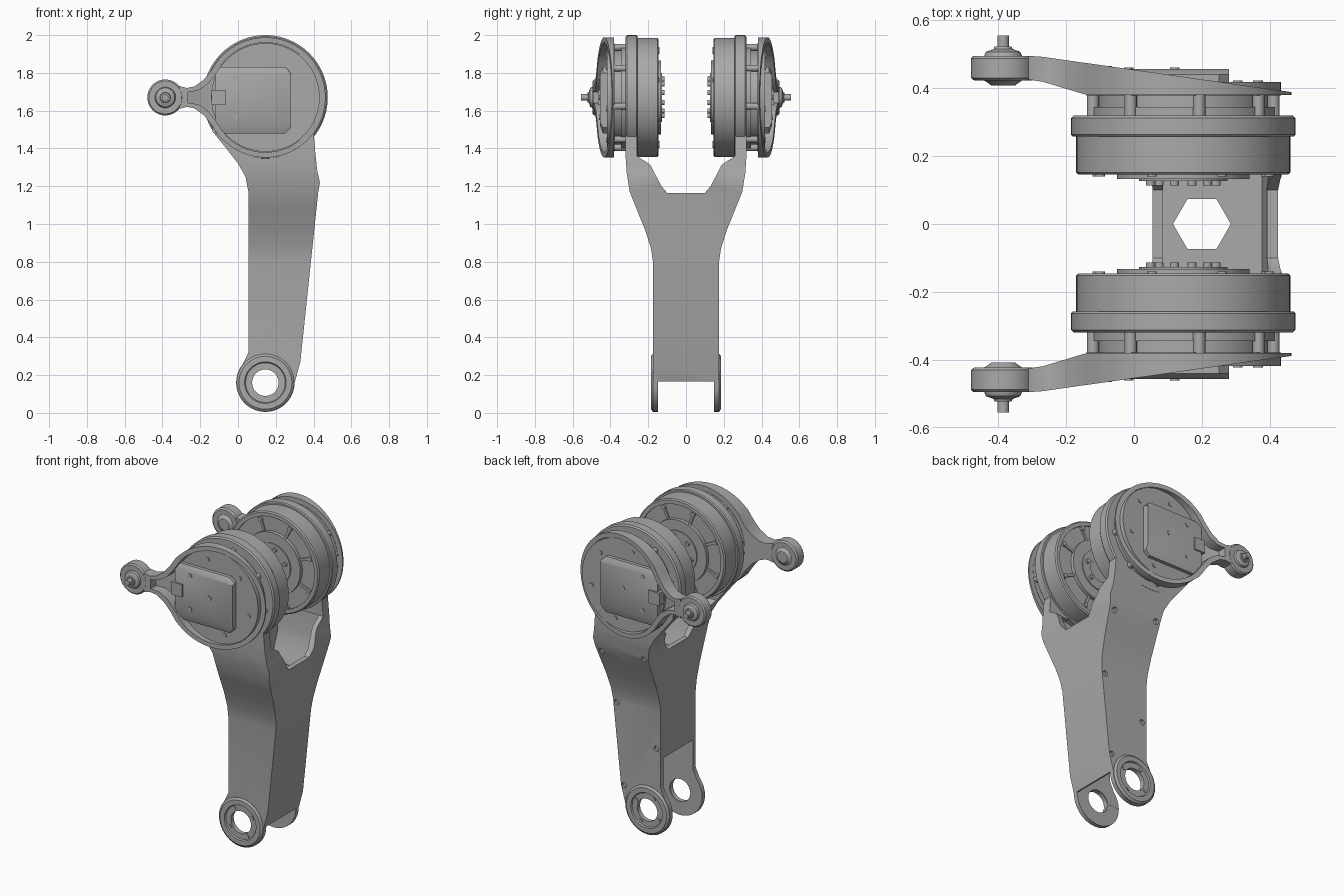
import bpy, bmesh, math

if "Cube" in bpy.data.objects:
    bpy.data.objects.remove(bpy.data.objects["Cube"], do_unlink=True)

GREY = (0.4, 0.4, 0.4, 1)
metal = bpy.data.materials.new("machined_grey")
metal.use_nodes = True
metal.diffuse_color = GREY
metal.node_tree.nodes["Principled BSDF"].inputs["Base Color"].default_value = GREY

HIP = (0.145, 1.67)       # motor axis in x, z
FOOT = (0.145, 0.16)      # lower bearing axis
PIVOT = (-0.385, 1.67)    # arm pin axis


def finish(name, bm):
    bmesh.ops.remove_doubles(bm, verts=bm.verts, dist=1e-5)
    bmesh.ops.recalc_face_normals(bm, faces=bm.faces)
    mesh = bpy.data.meshes.new(name)
    bm.to_mesh(mesh)
    bm.free()
    mesh.materials.append(metal)
    ob = bpy.data.objects.new(name, mesh)
    bpy.context.collection.objects.link(ob)
    return ob


def loft(name, loops, closed=True):
    """Skin a list of equal point loops, capping the ends when asked."""
    bm = bmesh.new()
    rows = [[bm.verts.new(p) for p in loop] for loop in loops]
    n = len(rows[0])
    for a, b in zip(rows, rows[1:]):
        for i in range(n):
            bm.faces.new((a[i], a[(i + 1) % n], b[(i + 1) % n], b[i]))
    if closed:
        bm.faces.new(rows[0])
        bm.faces.new(rows[-1])
    return finish(name, bm)


def prism(name, pts, axis, a, b):
    """Extrude a 2D outline along an axis."""
    place = {"x": lambda p, t: (t, p[0], p[1]),
             "y": lambda p, t: (p[0], t, p[1]),
             "z": lambda p, t: (p[0], p[1], t)}[axis]
    return loft(name, [[place(p, t) for p in pts] for t in (a, b)])


def lathe(name, centre, profile, side=1, seg=64):
    """Turn a (radius, y) profile around an axis along y."""
    loops = []
    for r, y in profile:
        loops.append([(centre[0] + r * math.cos(math.tau * i / seg), side * y,
                       centre[1] + r * math.sin(math.tau * i / seg)) for i in range(seg)])
    return loft(name, loops, closed=False)


def disc(name, centre, r, y0, y1, side=1, seg=16):
    return lathe(name, centre, [(0, y0), (r, y0), (r, y1), (0, y1)], side, seg)


def box(name, x0, x1, y0, y1, z0, z1):
    return prism(name, [(x0, z0), (x1, z0), (x1, z1), (x0, z1)], "y", y0, y1)


def polar(centre, r, degrees):
    a = math.radians(degrees)
    return (centre[0] + r * math.cos(a), centre[1] + r * math.sin(a))


def boolean(ob, tool, operation="DIFFERENCE"):
    mod = ob.modifiers.new("cut", "BOOLEAN")
    mod.object, mod.operation, mod.solver = tool, operation, "EXACT"
    bpy.context.view_layer.objects.active = ob
    bpy.ops.object.modifier_apply(modifier=mod.name)
    bpy.data.objects.remove(tool, do_unlink=True)


def mirrored(half):
    return half + [(-y, z) for y, z in reversed(half)]


# Leg: side outline crossed with the forked end outline
foot_arc = [polar(FOOT, 0.155, a) for a in range(140, 361, 10)]
outline = foot_arc + [(0.33, 0.27), (0.425, 1.17), (0.434, 1.22), (0.42, 1.28), (0.41, 1.37),
                      (0.39, 1.6), (-0.13, 1.6), (-0.135, 1.49), (-0.07, 1.41), (0, 1.32),
                      (0.04, 1.25), (0.055, 1.17), (0.055, 0.32)]
flare = [(0.175, -0.05), (0.175, 0.8), (0.185, 0.87), (0.217, 0.97), (0.262, 1.08),
         (0.298, 1.17), (0.314, 1.27), (0.32, 1.36)]
fork = flare + [(0.32, 1.65), (0.26, 1.65), (0.26, 1.36), (0.19, 1.315), (0.13, 1.2), (0.1, 1.165)]
leg = prism("leg", outline, "y", -0.5, 0.5)
boolean(leg, prism("fork_tool", mirrored(fork), "x", -0.5, 0.7), "INTERSECT")

# Hollow inside of the leg, open at both ends
hollow = prism("hollow", [(0.085, -0.1), (0.085, 1.2), (0.06, 1.3), (0.02, 1.37), (0.38, 1.37),
                          (0.395, 1.2), (0.3, 0.27), (0.27, -0.1)], "y", -0.5, 0.5)
inner = [(y - 0.028, z) for y, z in flare]
boolean(hollow, prism("hollow_tool", mirrored(inner), "x", -0.5, 0.7), "INTERSECT")
boolean(leg, hollow)
boolean(leg, box("foot_slot", -0.3, 0.6, -0.147, 0.147, -0.2, 0.165))
boolean(leg, box("rear_slot", -0.3, 0.1, -0.146, 0.146, -0.2, 0.5))
boolean(leg, disc("foot_bore", FOOT, 0.072, -0.5, 0.5, 1, 48))
for x, z, y in [(0.31, 0.27, 0.16), (0.085, 0.56, 0.16), (0.36, 0.78, 0.16),
                (0.085, 1.17, 0.28), (0.385, 1.14, 0.27)]:
    boolean(leg, disc("screw_hole", (x, z), 0.017, y, 0.4))

# Inner web with a hexagonal opening
web = prism("inner_web", [(0.07, -0.2), (0.4, -0.2), (0.4, 0.2), (0.07, 0.2)], "z", 1, 1.025)
hexagon = [polar((0.2, 0), 0.085, a) for a in range(0, 360, 60)]
boolean(web, prism("hex_tool", hexagon, "z", 0.9, 1.1))


def arm_outer(x):
    return 0.495 - 0.107 * max(0, x + 0.29) / 0.755


def arm_inner(x):
    return 0.38 + 0.045 * min(1, max(0, (-0.14 - x) / 0.15))


def arm(side):
    """Slanted teardrop tray that narrows to the pin boss."""
    neck = [(-0.31, 0.06), (-0.27, 0.05), (-0.23, 0.058), (-0.18, 0.095), (-0.14, 0.145), (-0.105, 0.2)]
    pocket = [(-0.265, 0.03), (-0.25, 0.03), (-0.21, 0.037), (-0.16, 0.07), (-0.12, 0.12), (-0.082, 0.178)]
    arcs = range(135, -1, -5)
    rim = [(x, HIP[1] + h) for x, h in neck] + [polar(HIP, 0.318, a) for a in arcs]
    lip = [(x, HIP[1] + h) for x, h in pocket] + [polar(HIP, 0.29, a) for a in arcs]
    layers = [(rim, arm_inner), (rim, arm_outer), (lip, arm_outer),
              (lip, lambda x: min(arm_inner(x) + 0.02, arm_outer(x) - 0.004))]
    bm = bmesh.new()
    rows = []
    for pts, height in layers:
        full = pts + [(x, 2 * HIP[1] - z) for x, z in reversed(pts[:-1])]
        rows.append([bm.verts.new((x, side * height(x), z)) for x, z in full])
    n = len(rows[0])
    for a, b in zip(rows, rows[1:]):
        for i in range(n):
            bm.faces.new((a[i], a[(i + 1) % n], b[(i + 1) % n], b[i]))
    for row in (rows[0], rows[-1]):
        for i in range(n // 2):
            bm.faces.new(dict.fromkeys((row[i], row[i + 1], row[n - 2 - i], row[n - 1 - i])))
    finish("arm", bm)


for s in (1, -1):
    # Lower bearing ring with bolts
    lathe("foot_bearing", FOOT, [(0.07, 0.15), (0.07, 0.178), (0.105, 0.178), (0.11, 0.186), (0.14, 0.186),
                                 (0.152, 0.176), (0.152, 0.15), (0.07, 0.15)], s)
    for a in (30, 120, 210, 300):
        disc("foot_bolt", polar(FOOT, 0.09, a), 0.012, 0.17, 0.182, s)

    # Motor body, with a recessed inner face and stepped outer collars
    lathe("motor", HIP, [(0, 0.133), (0.195, 0.133), (0.195, 0.155), (0.285, 0.155), (0.285, 0.145),
                         (0.308, 0.145), (0.315, 0.152), (0.315, 0.257), (0.325, 0.257), (0.33, 0.263),
                         (0.33, 0.312), (0.322, 0.32), (0.27, 0.32), (0.27, 0.345), (0.25, 0.345),
                         (0.25, 0.38), (0, 0.38)], s, 96)
    lathe("hub_step", HIP, [(0.07, 0.134), (0.07, 0.127), (0.13, 0.127), (0.13, 0.134)], s)
    for i in range(8):
        a = i * 45 + 20
        p, q = polar(HIP, 0.19, a), polar(HIP, 0.29, a)
        dx, dz = -math.sin(math.radians(a)) * 0.008, math.cos(math.radians(a)) * 0.008
        prism("motor_rib", [(p[0] - dx, p[1] - dz), (q[0] - dx, q[1] - dz),
                            (q[0] + dx, q[1] + dz), (p[0] + dx, p[1] + dz)], "y", s * 0.146, s * 0.16)
        disc("rib_screw", polar(HIP, 0.27, a), 0.014, 0.14, 0.16, s)
        disc("collar_post", polar(HIP, 0.27, a + 15), 0.018, 0.32, 0.378, s)
    for i in range(6):
        disc("hub_pin", polar(HIP, 0.1, i * 60 + 15), 0.013, 0.113, 0.135, s)

    # Outer cover, controller plate and connector
    disc("cover", HIP, 0.287, 0.378, 0.418, s, 96)
    plate = [(-0.12, 1.48), (0.25, 1.48), (0.28, 1.51), (0.28, 1.8), (0.25, 1.83), (-0.12, 1.83)]
    top = [(-0.12, 1.525), (0.25, 1.525), (0.28, 1.54), (0.28, 1.79), (0.25, 1.8), (-0.12, 1.8)]
    loft("controller_plate", [[(x, s * 0.415, z) for x, z in plate], [(x, s * 0.44, z) for x, z in plate],
                              [(x, s * 0.456, z) for x, z in top]])
    box("connector", -0.14, -0.065, s * 0.4, s * 0.465, 1.63, 1.71)
    for c in [(0.08, 1.89), (0.305, 1.83), (0.365, 1.61), (0.2, 1.445)]:
        disc("cover_screw", c, 0.014, 0.41, 0.423, s)
    for c in [(-0.015, 1.775), (-0.015, 1.565), (0.12, 1.67)]:
        disc("plate_screw", c, 0.014, 0.45, 0.46, s)

    # Arm with its boss and pin
    arm(s)
    lathe("pin_boss", PIVOT, [(0, 0.422), (0.085, 0.422), (0.095, 0.43), (0.095, 0.487), (0.087, 0.495), (0, 0.495)], s)
    lathe("pin", PIVOT, [(0, 0.408), (0.035, 0.408), (0.055, 0.422), (0.055, 0.497), (0.05, 0.507), (0.028, 0.515),
                         (0.025, 0.522), (0.017, 0.522), (0.017, 0.555), (0, 0.555)], s, 40)

# Smooth round surfaces, keep edges sharp
bpy.ops.object.select_all(action="DESELECT")
for ob in bpy.context.scene.objects:
    if ob.type == "MESH" and metal.name in ob.data.materials:
        ob.select_set(True)
        bpy.context.view_layer.objects.active = ob
bpy.ops.object.shade_smooth_by_angle(angle=math.radians(30))
